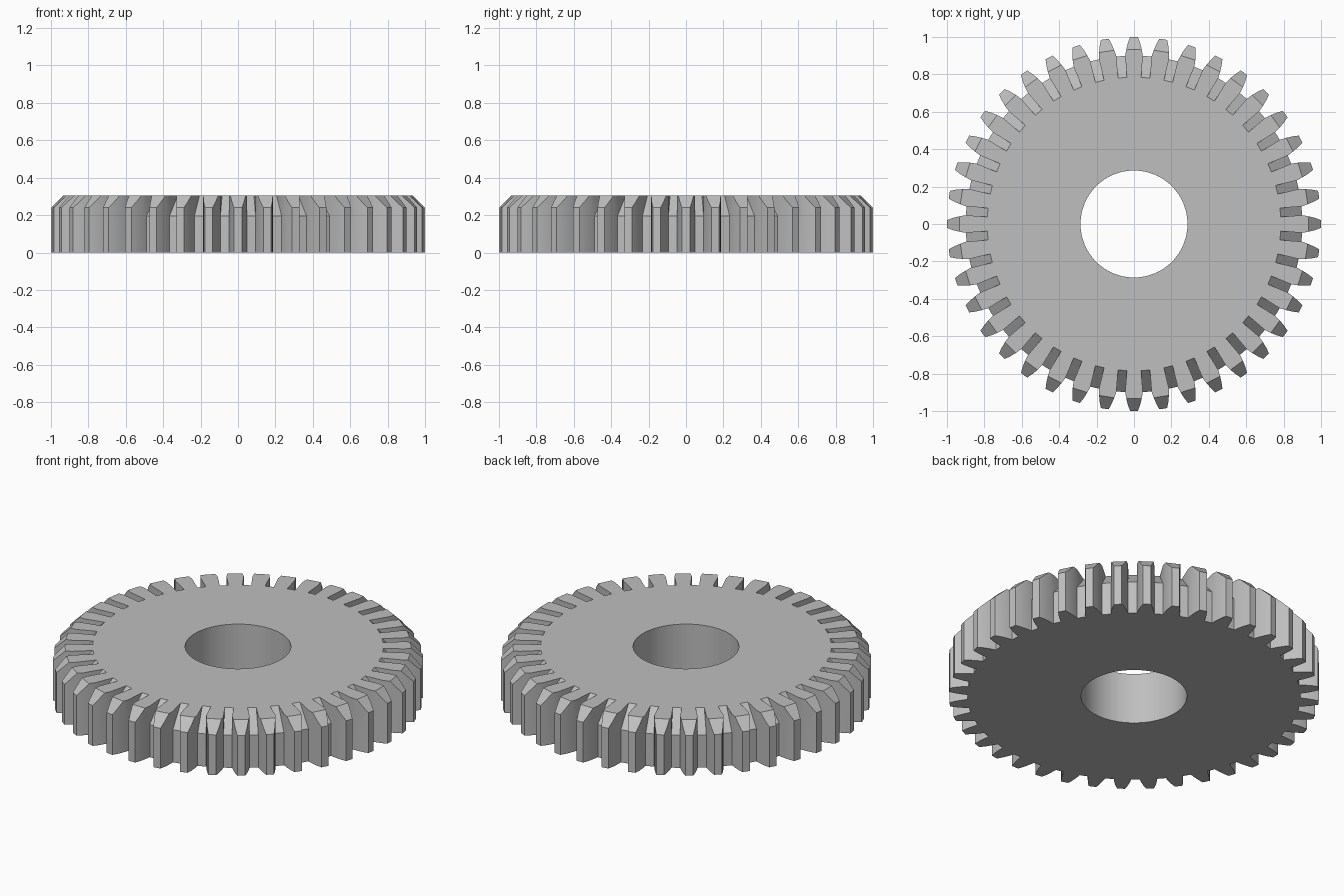
import bpy
import bmesh
from math import asin, cos, sin, pi, radians

cube = bpy.data.objects.get("Cube")
if cube:
    bpy.data.objects.remove(cube, do_unlink=True)

TEETH = 40
HEIGHT = 0.305
HOLE = 0.286
VALLEY_TOP, ROOT = 0.785, 0.9      # valley floor radius at the top and lower down
VALLEY_Z = 0.195                   # height where the valley floor starts to slope
TIP_CONE = 1.24                    # radius + height along the tip chamfer

# Tooth half widths from root to tip
FLANK = [(ROOT, 0.047), (0.935, 0.041), (0.97, 0.032), (1.0, 0.021)]
INNER = (VALLEY_TOP, 0.038)

bm = bmesh.new()


def point(tooth, side, radius, half_width, z):
    """Vertex on one side of a tooth, at a radius and height."""
    a = 2 * pi * tooth / TEETH + side * asin(half_width / radius)
    return bm.verts.new((radius * cos(a), radius * sin(a), z))


def face(*verts):
    bm.faces.new(verts)


def edge_points(tooth, side):
    """All vertices along one flank of a tooth."""
    inner_angle_width = HOLE * INNER[1] / INNER[0]
    return {
        "low": [point(tooth, side, r, w, 0) for r, w in FLANK],
        "high": [point(tooth, side, r, w, min(HEIGHT, TIP_CONE - r)) for r, w in FLANK],
        "inner": point(tooth, side, *INNER, HEIGHT),
        "step": point(tooth, side, *FLANK[0], VALLEY_Z),
        "hole_low": point(tooth, side, HOLE, inner_angle_width, 0),
        "hole_high": point(tooth, side, HOLE, inner_angle_width, HEIGHT),
    }


edges = [(edge_points(i, -1), edge_points(i, 1)) for i in range(TEETH)]

for i, (a, b) in enumerate(edges):
    n = edges[(i + 1) % TEETH][0]
    # Flanks, with the side of the sloping valley
    for e in (a, b):
        face(e["step"], e["high"][0], e["inner"])
        face(e["low"][0], e["low"][1], e["high"][1], e["high"][0], e["step"])
        for k in range(1, len(FLANK) - 1):
            face(e["low"][k], e["low"][k + 1], e["high"][k + 1], e["high"][k])
    # Tooth top, chamfer, underside and tip
    face(a["inner"], a["high"][0], b["high"][0], b["inner"])
    for k in range(len(FLANK) - 1):
        for level in ("low", "high"):
            face(a[level][k], a[level][k + 1], b[level][k + 1], b[level][k])
    face(a["low"][-1], b["low"][-1], b["high"][-1], a["high"][-1])
    # Valley wall and slope
    face(b["low"][0], n["low"][0], n["step"], b["step"])
    face(b["step"], n["step"], n["inner"], b["inner"])
    # Disc faces and bore, under the tooth and under the valley
    for p, q in ((a, b), (b, n)):
        face(p["hole_high"], p["inner"], q["inner"], q["hole_high"])
        face(p["hole_low"], p["low"][0], q["low"][0], q["hole_low"])
        face(p["hole_low"], q["hole_low"], q["hole_high"], p["hole_high"])

bmesh.ops.recalc_face_normals(bm, faces=bm.faces)
mesh = bpy.data.meshes.new("gear_wheel")
bm.to_mesh(mesh)
bm.free()
gear = bpy.data.objects.new("gear_wheel", mesh)
bpy.context.collection.objects.link(gear)

# Plain grey metal
grey = bpy.data.materials.new("light_grey")
grey.use_nodes = True
colour = (0.52, 0.52, 0.52, 1)
grey.diffuse_color = colour
grey.node_tree.nodes["Principled BSDF"].inputs["Base Color"].default_value = colour
mesh.materials.append(grey)

# Smooth bore and flanks, sharp edges kept
bpy.ops.object.select_all(action="DESELECT")
gear.select_set(True)
bpy.context.view_layer.objects.active = gear
bpy.ops.object.shade_smooth_by_angle(angle=radians(20))
